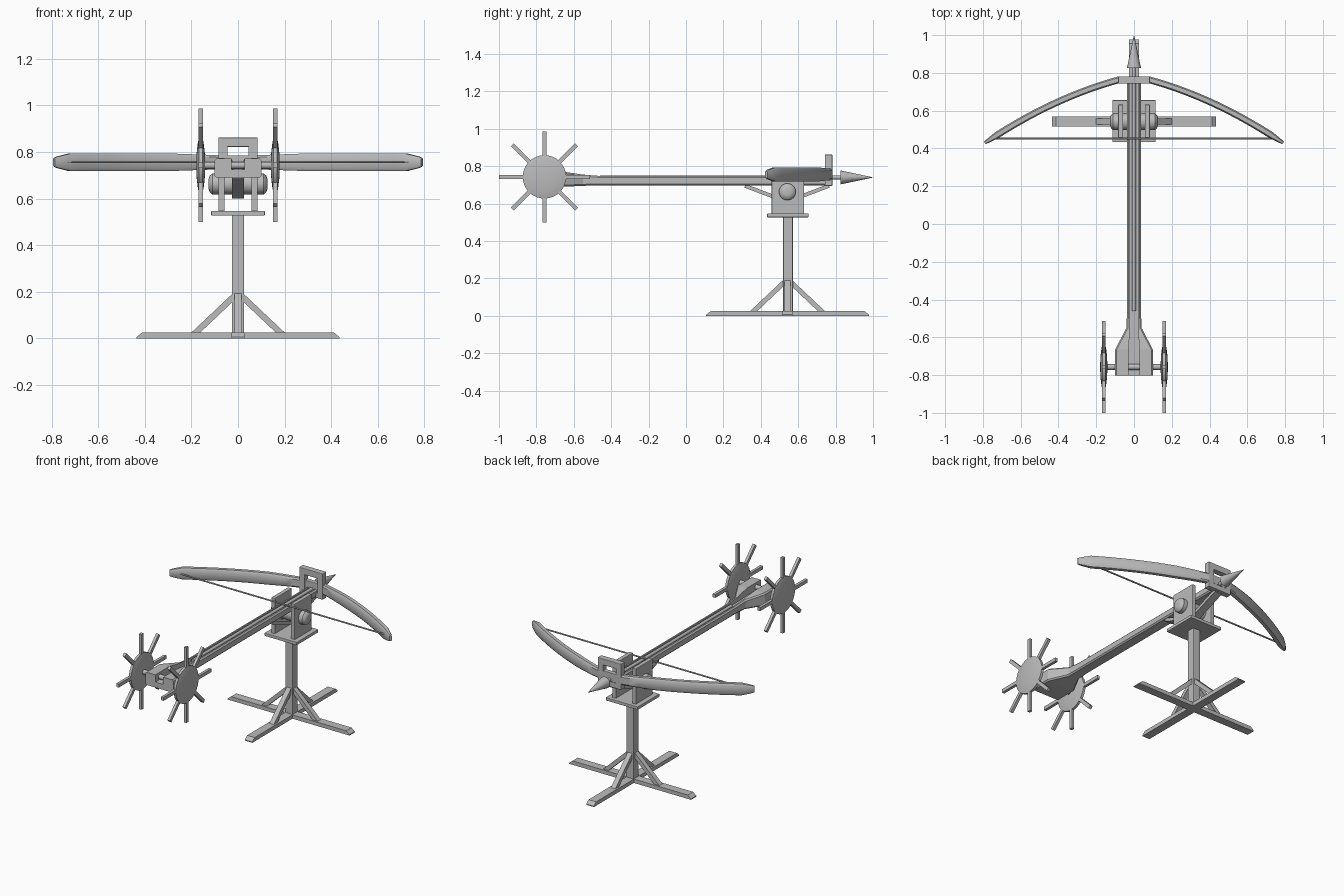
import bpy, bmesh, math
from mathutils import Vector, Matrix

if "Cube" in bpy.data.objects:
    bpy.data.objects.remove(bpy.data.objects["Cube"])

grey = bpy.data.materials.new("plain grey")
grey.diffuse_color = (0.5, 0.5, 0.5, 1)
grey.use_nodes = True
grey.node_tree.nodes["Principled BSDF"].inputs["Base Color"].default_value = grey.diffuse_color
CY = 0.545   # stand centre along y
WY, WZ = -0.757, 0.743   # wheel axle


def finish(name, bm, bevel=0, smooth=False):
    bmesh.ops.recalc_face_normals(bm, faces=bm.faces[:])
    me = bpy.data.meshes.new(name)
    bm.to_mesh(me)
    bm.free()
    ob = bpy.data.objects.new(name, me)
    bpy.context.collection.objects.link(ob)
    me.materials.append(grey)
    if bevel:
        m = ob.modifiers.new("bevel", 'BEVEL')
        m.width = bevel
        m.segments = 2
    if smooth:
        bpy.ops.object.select_all(action='DESELECT')
        ob.select_set(True)
        bpy.context.view_layer.objects.active = ob
        bpy.ops.object.shade_smooth_by_angle(angle=math.radians(35))
    return ob


def box(name, lo, hi, bevel=0.003):
    bm = bmesh.new()
    lo, hi = Vector(lo), Vector(hi)
    bmesh.ops.create_cube(bm, size=1, matrix=Matrix.Translation((lo + hi) / 2) @ Matrix.Diagonal((*(hi - lo), 1)))
    return finish(name, bm, bevel)


def loft(name, rings, bevel=0, smooth=False):
    bm = bmesh.new()
    vs = [[bm.verts.new(p) for p in r] for r in rings]
    n = len(rings[0])
    for a, b in zip(vs, vs[1:]):
        for i in range(n):
            bm.faces.new((a[i], a[(i + 1) % n], b[(i + 1) % n], b[i]))
    bm.faces.new(vs[0])
    bm.faces.new(vs[-1])
    return finish(name, bm, bevel, smooth)


def bar(name, a, b, w, h, side):
    """Rectangular bar from a to b; w along the side vector, h across it."""
    a, b, s = Vector(a), Vector(b), Vector(side).normalized()
    u = (b - a).normalized().cross(s)
    return loft(name, [[p + s * w / 2 * i + u * h / 2 * j for i, j in ((1, 1), (1, -1), (-1, -1), (-1, 1))]
                       for p in (a, b)])


def lathe(name, base, axis, profile, n=24):
    """Revolve (distance, radius) points about an axis."""
    q = Vector(axis).to_track_quat('Z', 'Y')
    return loft(name, [[Vector(base) + q @ Vector((r * math.cos(2 * math.pi * k / n), r * math.sin(2 * math.pi * k / n), d))
                        for k in range(n)] for d, r in profile], smooth=True)


# crossed feet with sloped ends, and diagonal braces
for name, d in (("foot_across", Vector((1, 0, 0))), ("foot_along", Vector((0, 1, 0)))):
    s = Vector((-d.y, d.x, 0))
    c = Vector((0, CY - 0.002, 0))
    loft(name, [[c + d * l + s * w + Vector((0, 0, z)) for l, z in
                 ((-0.435, 0), (0.435, 0), (0.435, 0.006), (0.412, 0.025), (-0.412, 0.025), (-0.435, 0.006))]
                for w in (-0.027, 0.027)])
    for sg in (-1, 1):
        bar(name + "_brace", c + d * sg * 0.195 + Vector((0, 0, 0.012)),
            c + d * sg * 0.012 + Vector((0, 0, 0.185)), 0.032, 0.026, s)

# post, platform, cheeks and pivot
box("post", (-0.026, CY - 0.026, 0), (0.026, CY + 0.026, 0.53), 0.004)
box("platform", (-0.115, CY - 0.111, 0.527), (0.115, CY + 0.111, 0.547))
for sg in (-1, 1):
    xs = sorted((sg * 0.058, sg * 0.084))
    box("cheek_plate", (xs[0], CY - 0.087, 0.545), (xs[1], CY + 0.087, 0.775))
lathe("pivot_drum", (0, CY - 0.003, 0.663), (1, 0, 0),
      [(-0.127, 0.02), (-0.122, 0.035), (-0.11, 0.045), (0.11, 0.045), (0.122, 0.035), (0.127, 0.02)])

# struts under the beam
bar("rear_strut", (0, 0.315, 0.695), (0, 0.54, 0.61), 0.052, 0.02, (1, 0, 0))
bar("front_strut", (0, 0.765, 0.695), (0, 0.54, 0.61), 0.052, 0.02, (1, 0, 0))

# grooved beam flaring into the tail
rings = []
for y, w, zt, zb, g in ((-0.803, 0.1, 0.772, 0.69, 0.028), (-0.665, 0.1, 0.772, 0.69, 0.028),
                        (-0.55, 0.04, 0.755, 0.695, 0.022), (-0.46, 0.037, 0.748, 0.698, 0.02),
                        (0.78, 0.037, 0.746, 0.698, 0.02)):
    half = [(g, 0.725), (g, zt), (w - 0.008, zt), (w, zt - 0.008), (w, zb + 0.008), (w - 0.008, zb)]
    rings.append([(x, y, z) for x, z in half] + [(-x, y, z) for x, z in reversed(half)])
loft("beam", rings)

# bolt lying in the groove
lathe("bolt_shaft", (0, 0, 0.74), (0, 1, 0), [(-0.46, 0.011), (0.84, 0.011)], 12)
lathe("bolt_head", (0, 0, 0.74), (0, 1, 0), [(0.826, 0.01), (0.827, 0.037), (0.998, 0.001)], 16)

# front frame with a window
for sg in (-1, 1):
    xs = sorted((sg * 0.045, sg * 0.084))
    box("frame_side", (xs[0], 0.743, 0.695), (xs[1], 0.782, 0.862))
box("frame_top", (-0.08, 0.743, 0.822), (0.08, 0.782, 0.862))
box("frame_bottom", (-0.08, 0.743, 0.695), (0.08, 0.782, 0.728))

# curved bow arms with tapered tips
for sg in (-1, 1):
    rings = []
    ts = [0.7 * i / 14 for i in range(15)] + [0.715]
    for i, t in enumerate(ts):
        n = Vector((0.27 + 0.56 * t, 1, 0)).normalized()
        c = Vector((0.075 + t, 0.765 - 0.27 * t - 0.28 * t * t, 0.756))
        k = min(1, (0.715 - t) / 0.045)
        h = (0.030 + 0.007 * min(1, t / 0.2)) * (0.5 + 0.5 * k)
        w = 0.018 * (0.4 + 0.6 * k)
        sec = [(1, 0.7), (0.6, 1), (-0.6, 1), (-1, 0.7), (-1, -0.7), (-0.6, -1), (0.6, -1), (1, -0.7)]
        ring = [c + n * w * a + Vector((0, 0, h * b)) for a, b in sec]
        rings.append([(sg * p.x, p.y, p.z) for p in ring])
    loft("bow_arm", rings, smooth=True)
box("bow_centre", (-0.085, 0.75, 0.73), (0.085, 0.78, 0.785))
lathe("bow_string", (0, 0.452, 0.757), (1, 0, 0), [(-0.77, 0.005), (0.77, 0.005)], 8)

# winch axle and spoked wheels
lathe("axle", (0, WY, WZ), (1, 0, 0), [(-0.178, 0.01), (-0.174, 0.015), (0.174, 0.015), (0.178, 0.01)], 16)
for sg in (-1, 1):
    lathe("wheel_disc", (sg * 0.16, WY, WZ), (1, 0, 0),
          [(-0.019, 0.02), (-0.017, 0.06), (-0.012, 0.1), (-0.008, 0.116),
           (0.008, 0.116), (0.012, 0.1), (0.017, 0.06), (0.019, 0.02)], 32)
    for k in range(8):
        a = k * math.pi / 4
        d = Vector((0, math.cos(a), math.sin(a)))
        c = Vector((sg * 0.16, WY, WZ))
        bar("wheel_spoke", c + d * 0.1, c + d * 0.243, 0.018, 0.022, (1, 0, 0))
